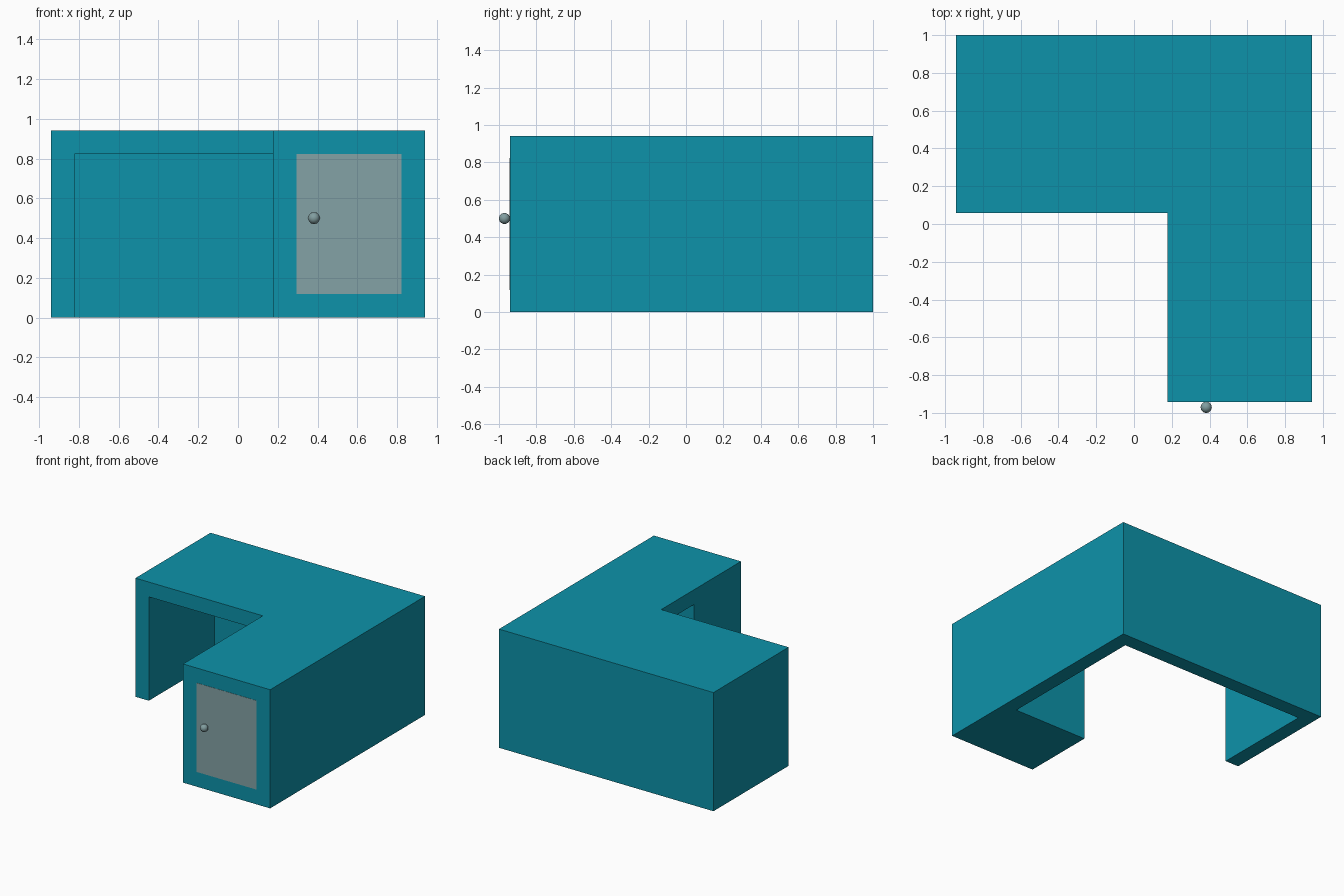
import bpy, bmesh

if "Cube" in bpy.data.objects:
    bpy.data.objects.remove(bpy.data.objects["Cube"])

U = 1 / 17  # modelling unit: one pixel-style grid step


def material(name, rgb):
    m = bpy.data.materials.new(name)
    m.diffuse_color = (*rgb, 1)
    m.use_nodes = True
    m.node_tree.nodes["Principled BSDF"].inputs["Base Color"].default_value = m.diffuse_color
    return m


def prism(name, outline, z0, z1, mat=None):
    """Extrude a flat outline (in grid units) from z0 to z1."""
    bm = bmesh.new()
    base = bm.faces.new([bm.verts.new((x * U, y * U, z0 * U)) for x, y in outline])
    top = bmesh.ops.extrude_face_region(bm, geom=[base])
    verts = [v for v in top["geom"] if isinstance(v, bmesh.types.BMVert)]
    bmesh.ops.translate(bm, verts=verts, vec=(0, 0, (z1 - z0) * U))
    bmesh.ops.recalc_face_normals(bm, faces=bm.faces)
    mesh = bpy.data.meshes.new(name)
    bm.to_mesh(mesh)
    bm.free()
    obj = bpy.data.objects.new(name, mesh)
    bpy.context.collection.objects.link(obj)
    if mat:
        mesh.materials.append(mat)
    return obj


def rect(x0, x1, y0, y1):
    return [(x0, y0), (x1, y0), (x1, y1), (x0, y1)]


teal = material("teal", (0.004, 0.29, 0.40))
grey = material("door_grey", (0.23, 0.36, 0.38))
knob_grey = material("knob_grey", (0.22, 0.34, 0.35))

# L-shaped desk body
body = prism("desk_body",
             [(-16, 1), (3, 1), (3, -16), (16, -16), (16, 17), (-16, 17)],
             0, 16, teal)

# Knee space: leaves the top, outer walls and solid front cabinet
cutter = prism("knee_space_cutter", rect(-14, 14, -6, 15), -2, 14)
cutter.hide_render = True
cutter.hide_viewport = True
cut = body.modifiers.new("knee_space", "BOOLEAN")
cut.operation = "DIFFERENCE"
cut.solver = "EXACT"
cut.object = cutter

# Cabinet door, practically flush with the front
prism("cabinet_door", rect(5, 14, -16.03, -15.98), 2, 14, grey)

# Round door knob
bpy.ops.mesh.primitive_uv_sphere_add(segments=32, ring_count=16, radius=0.5 * U,
                                     location=(6.5 * U, -16.5 * U, 8.5 * U))
knob = bpy.context.object
knob.name = "door_knob"
knob.data.materials.append(knob_grey)
bpy.ops.object.shade_smooth()
